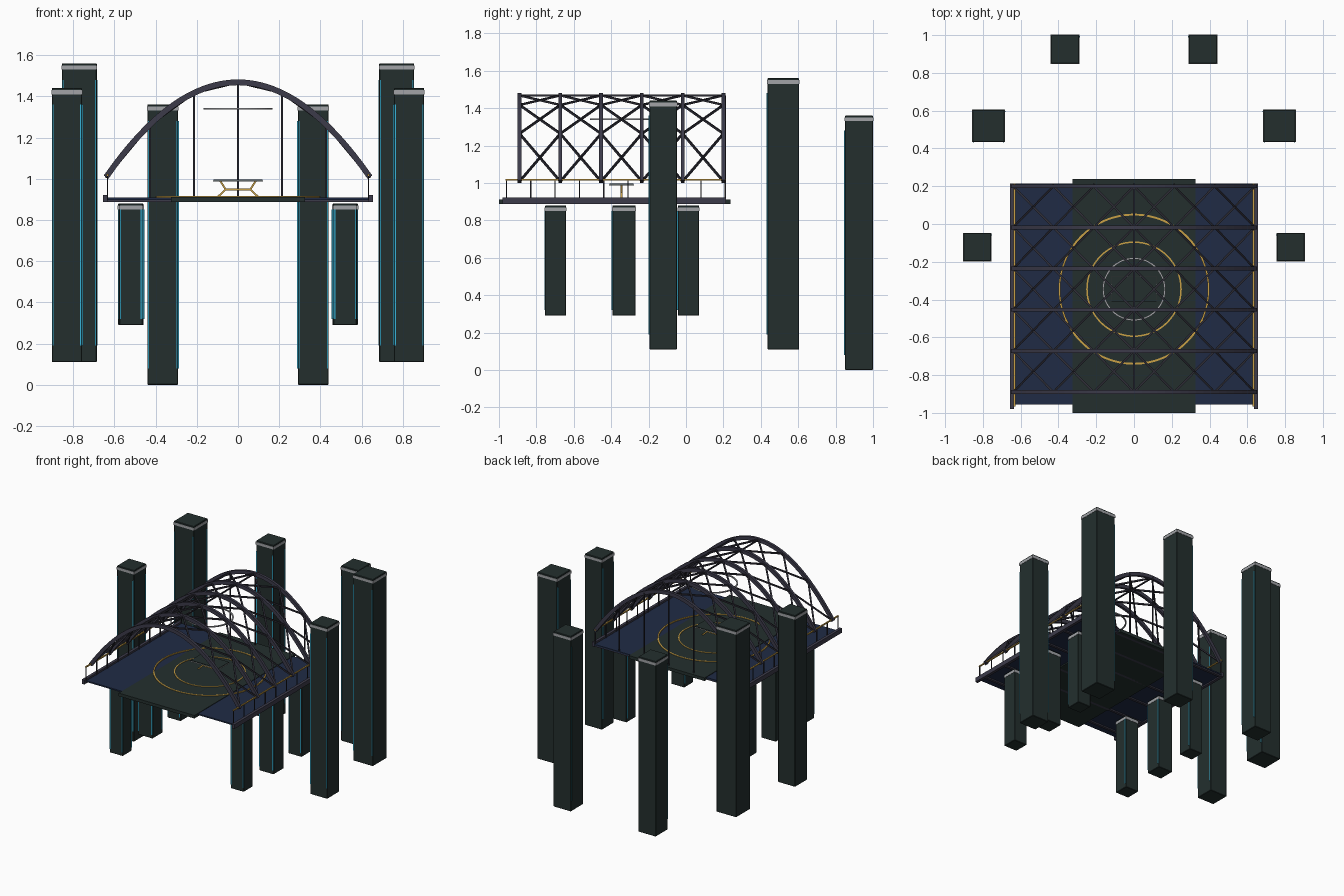
import bpy, bmesh, math
from mathutils import Vector

if "Cube" in bpy.data.objects:
    bpy.data.objects.remove(bpy.data.objects["Cube"])


def make_mat(name, rgb):
    m = bpy.data.materials.new(name)
    m.use_nodes = True
    m.diffuse_color = (*rgb, 1)
    m.node_tree.nodes["Principled BSDF"].inputs["Base Color"].default_value = (*rgb, 1)
    return m


STONE = make_mat("dark green stone", (0.017, 0.028, 0.027))
NAVY = make_mat("navy floor", (0.014, 0.024, 0.06))
STEEL = make_mat("violet grey steel", (0.045, 0.043, 0.068))
BRACE = make_mat("dark brace steel", (0.026, 0.025, 0.036))
CYAN = make_mat("cyan light", (0.04, 0.46, 0.69))
GOLD = make_mat("gold", (0.58, 0.35, 0.06))
SILVER = make_mat("silver grey", (0.36, 0.37, 0.39))


def finish(bm, name, mat):
    bmesh.ops.recalc_face_normals(bm, faces=bm.faces)
    me = bpy.data.meshes.new(name)
    bm.to_mesh(me)
    bm.free()
    me.materials.append(mat)
    ob = bpy.data.objects.new(name, me)
    bpy.context.collection.objects.link(ob)
    return ob


def add_box(bm, lo, hi):
    vs = bmesh.ops.create_cube(bm, size=1)["verts"]
    for v in vs:
        v.co = Vector([(a + b) / 2 + c * (b - a) for a, b, c in zip(lo, hi, v.co)])


def box(name, mat, lo, hi):
    bm = bmesh.new()
    add_box(bm, lo, hi)
    return finish(bm, name, mat)


def add_bar(bm, a, b, w):
    # square bar between two points
    a, b = Vector(a), Vector(b)
    rot = (b - a).to_track_quat('Z', 'Y')
    for v in bmesh.ops.create_cube(bm, size=1)["verts"]:
        p = Vector((v.co.x * w, v.co.y * w, v.co.z * (b - a).length))
        v.co = rot @ p + (a + b) / 2


def ring(name, mat, radius, z, width, height):
    # flat band around the stage centre
    bm = bmesh.new()
    n = 64
    loops = []
    for i in range(n):
        t = math.tau * i / n
        c, s = math.cos(t), math.sin(t)
        loops.append([bm.verts.new((c * r, s * r + CY, h))
                      for r, h in ((radius, z), (radius + width, z),
                                   (radius + width, z + height), (radius, z + height))])
    for i in range(n):
        p, q = loops[i], loops[(i + 1) % n]
        for k in range(4):
            m = (k + 1) % 4
            bm.faces.new((p[k], p[m], q[m], q[k]))
    return finish(bm, name, mat)


CY = -0.345      # stage centre
HALF = 0.64      # half span of the arches
ARCH_Y = [-0.89 + 0.218 * i for i in range(6)]


def arch_z(x):
    return 1.468 - 0.46 * (x / HALF) ** 2


# Towers: stone shaft, silver band, cyan light strips
def tower(name, x, y, w, z0, z1):
    h = w / 2
    shaft = box(name + "_shaft", STONE, (x - h, y - h, z0), (x + h, y + h, z1))
    bev = shaft.modifiers.new("bevel", 'BEVEL')
    bev.width = 0.003
    bev.segments = 1
    g = h + 0.002
    box(name + "_band", SILVER, (x - g, y - g, z1 - 0.03), (x + g, y + g, z1 - 0.01))
    bm = bmesh.new()
    m = 0.08 if w > 0.13 else 0.03
    lo, hi, t, e = z0 + m, z1 - m, 0.006, 0.004
    for sx in (-1, 1):
        cx = x + sx * (h - t)
        add_box(bm, (cx - t / 2, y - h - e, lo), (cx + t / 2, y - h + e, hi))
    inner = x - math.copysign(h, x)
    add_box(bm, (inner - e, y + h - 2 * t, lo), (inner + e, y + h - t, hi))
    finish(bm, name + "_light_strips", CYAN)


for side, s in (("left", 1), ("right", -1)):
    tower(side + "_back_tower", s * 0.365, 0.925, 0.15, 0, 1.36)
    tower(side + "_middle_tower", s * 0.77, 0.52, 0.17, 0.11, 1.56)
    tower(side + "_front_tower", s * 0.83, -0.122, 0.147, 0.11, 1.44)
    for i, (y, w) in enumerate(((-0.697, 0.113), (-0.332, 0.124), (0.013, 0.113))):
        tower(f"{side}_short_tower_{i + 1}", s * 0.52, y, w, 0.29, 0.88)

# Platform
box("floor", NAVY, (-HALF, -0.955, 0.898), (HALF, 0.215, 0.908))
box("central_slab", STONE, (-0.325, -1.0, 0.888), (0.325, 0.237, 0.912))
for side, s in (("left", 1), ("right", -1)):
    box(side + "_edge_beam", STEEL, (s * 0.645 - 0.011, -0.98, 0.888),
        (s * 0.645 + 0.011, 0.215, 0.922))
bm = bmesh.new()
for y in ARCH_Y:
    add_box(bm, (-HALF, y - 0.01, 0.888), (HALF, y + 0.01, 0.899))
finish(bm, "floor_beams", STEEL)

# Inlaid floor rings and hanging ring
ring("outer_floor_ring", GOLD, 0.39, 0.908, 0.01, 0.008)
ring("inner_floor_ring", GOLD, 0.245, 0.908, 0.008, 0.008)
ring("hanging_ring", SILVER, 0.158, 1.336, 0.01, 0.008)

# Arches
bm = bmesh.new()
N = 32
for y in ARCH_Y:
    rows = []
    for i in range(N + 1):
        x = HALF * (2 * i / N - 1)
        nrm = Vector((0.92 * x / HALF ** 2, 0, 1)).normalized()
        c = Vector((x, y, arch_z(x)))
        rows.append([bm.verts.new(c + nrm * a + Vector((0, b, 0)))
                     for a, b in ((-.014, -.01), (.014, -.01), (.014, .01), (-.014, .01))])
    for p, q in zip(rows, rows[1:]):
        for k in range(4):
            m = (k + 1) % 4
            bm.faces.new((p[k], p[m], q[m], q[k]))
    bm.faces.new(rows[0])
    bm.faces.new(rows[-1])
finish(bm, "roof_arches", STEEL)

# Crossed bracing between neighbouring arches
bm = bmesh.new()
nodes = [HALF * (i / 3 - 1) for i in range(7)]
for ya, yb in zip(ARCH_Y, ARCH_Y[1:]):
    for xa, xb in zip(nodes, nodes[1:]):
        add_bar(bm, (xa, ya, arch_z(xa)), (xb, yb, arch_z(xb)), 0.011)
        add_bar(bm, (xb, ya, arch_z(xb)), (xa, yb, arch_z(xa)), 0.011)
add_bar(bm, (0, ARCH_Y[0], arch_z(0)), (0, ARCH_Y[-1], arch_z(0)), 0.009)
finish(bm, "roof_bracing", BRACE)

# Rear mullions
bm = bmesh.new()
for x in nodes[1:-1]:
    add_bar(bm, (x, ARCH_Y[-1] + 0.01, 0.9), (x, ARCH_Y[-1] + 0.01, arch_z(x)), 0.008)
finish(bm, "rear_mullions", BRACE)

# Side railings
for side, s in (("left", 1), ("right", -1)):
    x = s * 0.633
    bm = bmesh.new()
    for i in range(10):
        y = -0.96 + 0.13 * i
        add_bar(bm, (x, y, 0.9), (x, y, 1.018), 0.006)
    finish(bm, side + "_railing_posts", BRACE)
    box(side + "_handrail", GOLD, (x - 0.005, -0.965, 1.014), (x + 0.005, 0.215, 1.022))

# Table at the stage centre
box("table_top", STONE, (-0.12, CY - 0.065, 0.992), (0.12, CY + 0.065, 0.997))
box("table_rim", SILVER, (-0.121, CY - 0.066, 0.986), (0.121, CY + 0.066, 0.992))
bm = bmesh.new()
for s in (-1, 1):
    pts = [(s * 0.085, CY, 0.988), (s * 0.06, CY, 0.948), (s * 0.1, CY, 0.91)]
    for a, b in zip(pts, pts[1:]):
        add_bar(bm, a, b, 0.009)
add_bar(bm, (-0.06, CY, 0.948), (0.06, CY, 0.948), 0.008)
finish(bm, "table_legs", GOLD)
